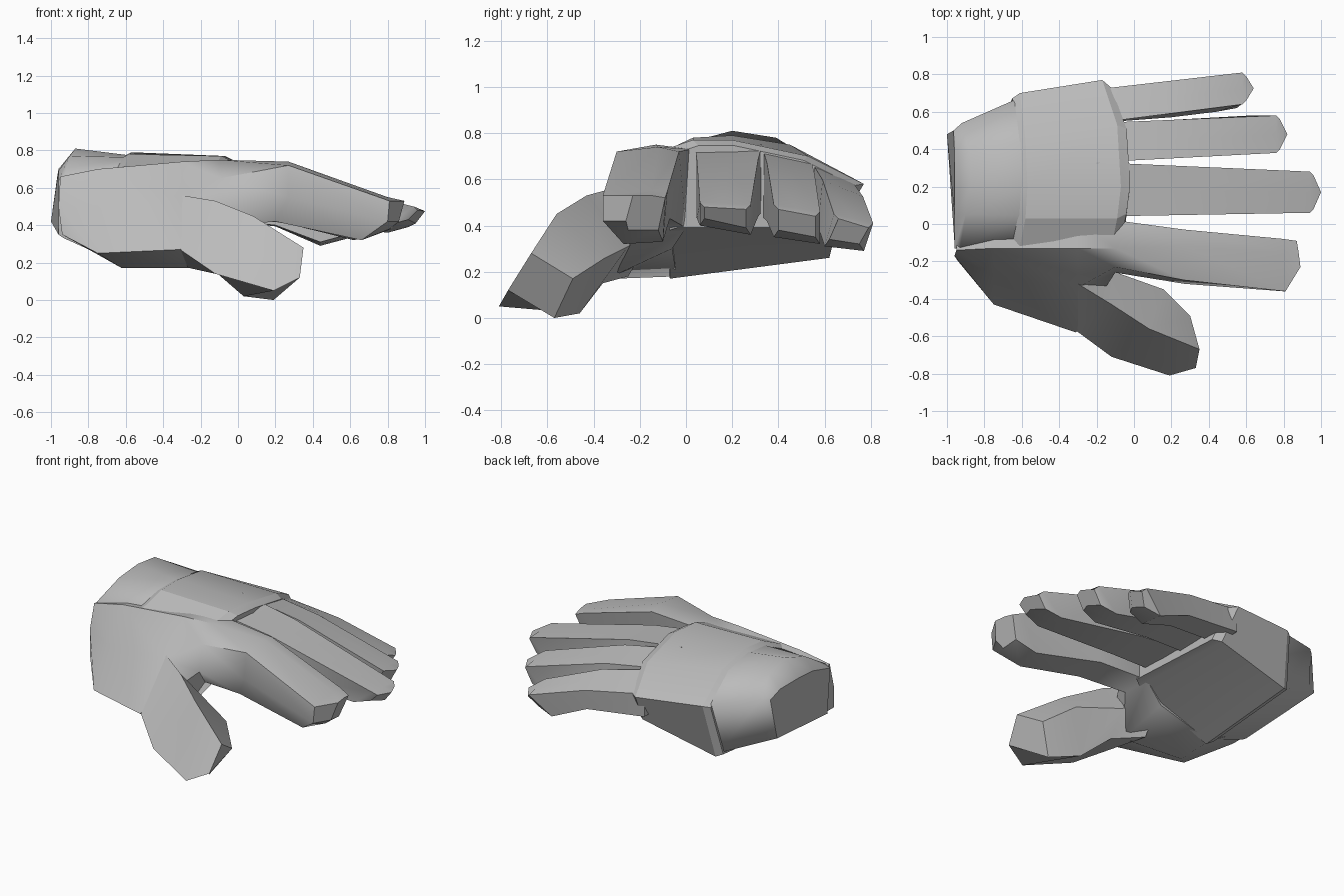
import bpy
import bmesh
import math
from mathutils import Vector

cube = bpy.data.objects.get("Cube")
if cube:
    bpy.data.objects.remove(cube, do_unlink=True)

grey = bpy.data.materials.new("plain_grey")
grey.use_nodes = True
tone = (.5, .5, .5, 1)
grey.diffuse_color = tone
grey.node_tree.nodes["Principled BSDF"].inputs["Base Color"].default_value = tone


def loft(name, rings, angle=30):
    """Skin a list of equal-length rings of points and cap both ends crisply."""
    bm = bmesh.new()
    loops = [[bm.verts.new(point) for point in ring] for ring in rings]
    count = len(loops[0])
    for first, second in zip(loops, loops[1:]):
        for i in range(count):
            j = (i + 1) % count
            bm.faces.new((first[i], first[j], second[j], second[i]))
    for end in (loops[0], loops[-1]):
        for edge in bm.faces.new(end).edges:
            edge.smooth = False
    bmesh.ops.recalc_face_normals(bm, faces=bm.faces)
    mesh = bpy.data.meshes.new(name)
    bm.to_mesh(mesh)
    bm.free()
    mesh.materials.append(grey)
    part = bpy.data.objects.new(name, mesh)
    bpy.context.collection.objects.link(part)
    bpy.ops.object.select_all(action="DESELECT")
    part.select_set(True)
    bpy.context.view_layer.objects.active = part
    bpy.ops.object.shade_smooth_by_angle(angle=math.radians(angle), keep_sharp_edges=True)


def shrink(ring, factor, shift):
    """Scale a ring about the middle of the hand and slide it along x."""
    centre = Vector((0, .3, .5))
    result = []
    for point in ring:
        moved = centre + (Vector(point) - centre) * factor
        moved.x = point[0] + shift
        result.append(moved)
    return result


def blend(pair, other, amount):
    """Mix two pairs of numbers."""
    return [a + (b - a) * amount for a, b in zip(pair, other)]


def finger_ring(top_x, low_x, sides, top, low, nose=0, lean=0):
    """Six-sided finger section; nose pushes its middle out, lean shifts its underside."""
    near, far = sides
    middle = (near + far) / 2
    return [
        (top_x, near, top[0]),
        (top_x + nose, middle, sum(top) / 2),
        (top_x, far, top[1]),
        (low_x, far + lean, low[1]),
        (low_x + nose, middle + lean, sum(low) / 2),
        (low_x, near + lean, low[0]),
    ]


def finger(name, length, base_y, tip_y, base_top, tip_top, base_low, tip_low, lean=0):
    """Tapered finger: root, knuckle, pad and blunt angled tip."""
    ease = .4 / (length + .14)
    root = finger_ring(-.2, -.2, base_y, base_top, base_low)
    knuckle = finger_ring(.2, .2, blend(base_y, tip_y, ease),
                          blend(base_top, tip_top, ease * .7),
                          blend(base_low, tip_low, ease * .6), lean=lean * ease)
    pad = finger_ring(length - .06, length - .2, tip_y, tip_top, tip_low, lean=lean)
    inset = (tip_y[0] + .02, tip_y[1] - .02)
    end = finger_ring(length - .04, length - .09, inset, [z - .02 for z in tip_top],
                      [z + .03 for z in tip_low], nose=.04, lean=lean)
    loft(name, [root, knuckle, pad, end])


# Raised band around the palm, with chamfered rims and a sloping underside
band_back = [
    (-.61, -.12, .71), (-.58, .03, .78), (-.57, .2, .79), (-.58, .45, .75),
    (-.61, .7, .61), (-.65, .62, .26), (-.62, -.07, .17),
]
band_front = [
    (-.12, -.12, .72), (-.09, .03, .77), (-.07, .2, .77), (-.09, .53, .7),
    (-.17, .77, .58), (-.14, .65, .38), (-.1, -.07, .38),
]
loft("palm_band", [
    shrink(band_back, .93, -.04),
    band_back,
    band_front,
    shrink(band_front, .91, .05),
], angle=20)

# Wrist stub, rounded over to a steep end
wrist_end = [
    (-.96, -.13, .64), (-.96, .05, .69), (-.96, .2, .7), (-.96, .39, .7),
    (-.965, .5, .67), (-1, .48, .42), (-.96, -.1, .35),
]
wrist_ridge = [
    (-.93, -.13, .66), (-.9, .05, .77), (-.87, .2, .81), (-.88, .39, .78),
    (-.92, .54, .67), (-.95, .5, .4), (-.93, -.1, .33),
]
loft("wrist", [wrist_end, wrist_ridge, shrink(band_back, .94, 0)], angle=70)

# Heel of the thumb running forward into the index finger
loft("thumb_heel_and_index_finger", [
    [(-.94, 0, .64), (-.95, -.14, .66), (-.96, -.17, .5),
     (-.94, -.2, .35), (-.94, -.15, .35), (-.94, 0, .36)],
    [(-.75, 0, .68), (-.75, -.13, .7), (-.75, -.28, .49),
     (-.75, -.43, .25), (-.62, -.3, .17), (-.62, -.04, .18)],
    [(-.3, 0, .73), (-.3, -.13, .74), (-.3, -.34, .54),
     (-.31, -.58, .27), (-.2, -.34, .17), (-.26, -.06, .3)],
    [(-.1, .02, .73), (-.1, -.13, .75), (-.1, -.23, .65),
     (-.1, -.26, .48), (-.1, -.2, .39), (-.1, 0, .39)],
    [(.27, -.03, .72), (.27, -.12, .74), (.27, -.3, .72),
     (.27, -.32, .55), (.2, -.27, .42), (.2, -.07, .43)],
    [(.8, -.08, .55), (.8, -.15, .55), (.81, -.36, .53),
     (.8, -.36, .42), (.66, -.27, .32), (.68, -.1, .33)],
    [(.87, -.09, .52), (.88, -.15, .53), (.89, -.23, .53),
     (.86, -.26, .42), (.81, -.25, .38), (.82, -.12, .38)],
], angle=44)

# Thumb, pointing forward, outward and down
loft("thumb", [
    [(-.31, -.57, .27), (-.3, -.32, .56), (-.3, -.12, .4), (-.3, -.25, .18)],
    [(-.12, -.71, .14), (-.12, -.43, .53), (-.12, -.25, .31), (-.12, -.36, .15)],
    [(.19, -.81, .05), (.08, -.56, .45), (.16, -.35, .26), (.03, -.46, .02)],
    [(.33, -.77, .12), (.35, -.67, .28), (.3, -.49, .17), (.19, -.57, 0)],
], angle=35)

# Remaining fingers
finger("middle_finger", 1, (.04, .33), (.06, .28),
       (.74, .75), (.5, .49), (.44, .46), (.4, .36))
finger("ring_finger", .82, (.33, .54), (.38, .58),
       (.74, .69), (.49, .46), (.44, .46), (.35, .32))
finger("little_finger", .64, (.54, .72), (.64, .81),
       (.68, .59), (.45, .41), (.44, .44), (.31, .29), lean=-.04)
